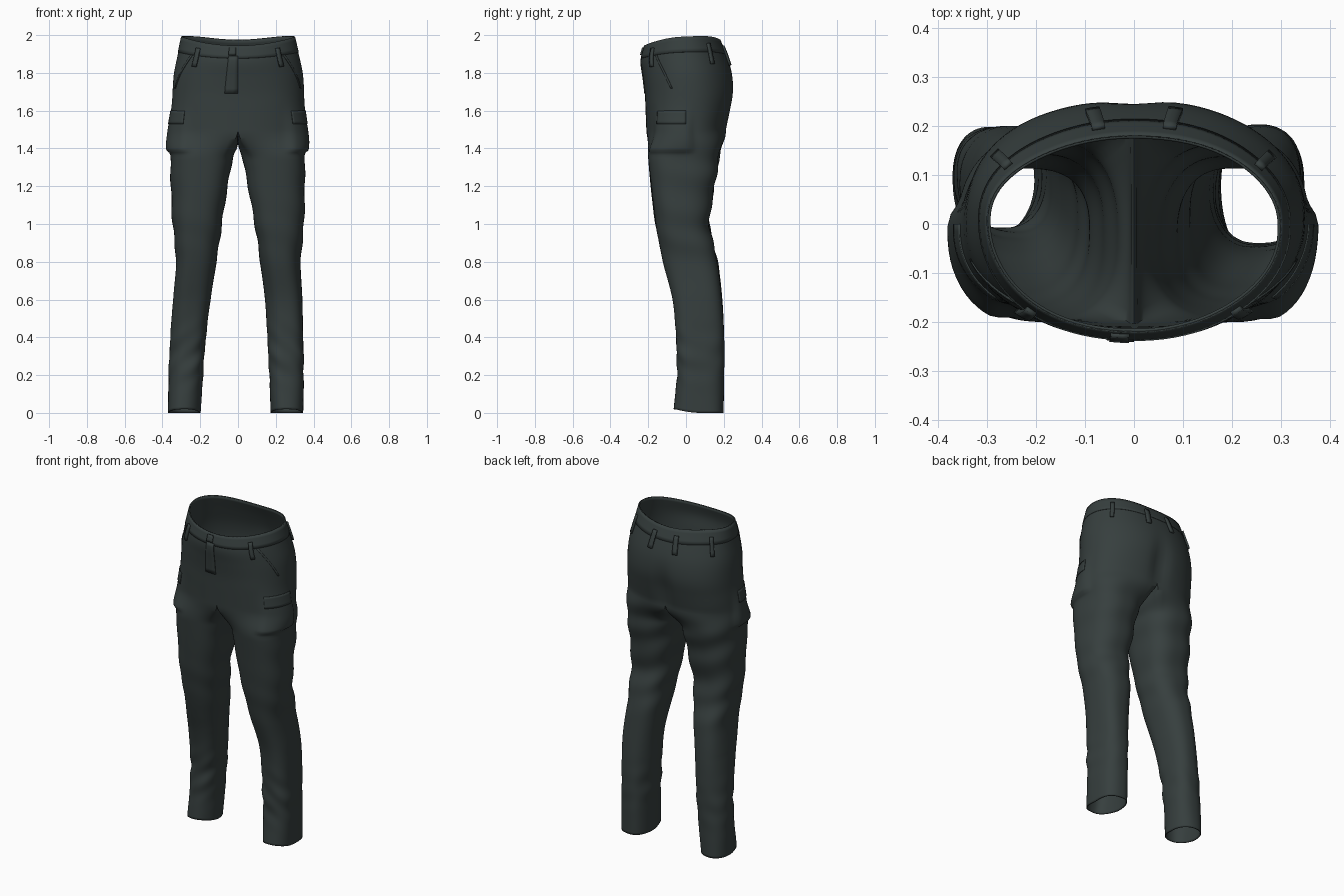
import bpy, bmesh
from math import sin, cos, pi, radians, exp, copysign

if "Cube" in bpy.data.objects:
    bpy.data.objects.remove(bpy.data.objects["Cube"])

cloth = bpy.data.materials.new("dark green grey cloth")
cloth.use_nodes = True
colour = (0.037, 0.049, 0.048, 1)
cloth.diffuse_color = colour
shader = cloth.node_tree.nodes["Principled BSDF"]
shader.inputs["Base Color"].default_value = colour
shader.inputs["Roughness"].default_value = 0.9

SPLIT, LEG_TOP = 1.5, 1.34   # crotch height, and where each leg is fully round

# Hips: height, half width, front depth, back depth
HIPS = [(1.5, .358, .21, .215), (1.6, .352, .214, .237), (1.7, .349, .218, .253),
        (1.8, .341, .228, .246), (1.9, .32, .238, .218), (2.0, .298, .22, .18)]
# Leg: height, outer x, inner x, front y, back y
LEG = [(0, .343, .17, -.064, .2), (.2, .346, .164, -.05, .2), (.4, .346, .157, -.055, .2),
       (.6, .343, .145, -.07, .19), (.8, .331, .116, -.12, .168), (1, .347, .086, -.16, .125),
       (1.2, .353, .052, -.186, .15), (1.4, .358, .018, -.206, .182), (1.5, .36, .004, -.21, .215)]


def sample(table, z):
    """Smooth interpolation through the rows of a table."""
    last = len(table) - 1
    i = 0
    while i < last - 1 and z > table[i + 1][0]:
        i += 1
    a, b = table[i], table[i + 1]
    before, after = table[max(i - 1, 0)], table[min(i + 2, last)]
    t = min(max((z - a[0]) / (b[0] - a[0]), 0), 1)
    out = []
    for c in range(1, len(a)):
        span = b[0] - a[0]
        m0 = (b[c] - before[c]) / (b[0] - before[0]) * span
        m1 = (after[c] - a[c]) / (after[0] - a[0]) * span
        h = t * t * (3 - 2 * t)
        out.append(a[c] * (1 - h) + b[c] * h + m0 * t * (1 - t) ** 2 - m1 * t * t * (1 - t))
    return out


def rounded(v, power):
    return copysign(abs(v) ** power, v)


def bump(v, centre, width):
    return exp(-((v - centre) / width) ** 2)


def ramp(v, start, end):
    t = min(max((v - start) / (end - start), 0), 1)
    return t * t * (3 - 2 * t)


def folds(side, angle, z):
    """Soft slanting creases, strongest at the thigh, knee and ankle."""
    back = 0.5 + 0.5 * sin(angle)
    thigh = bump(z, 1.3, .2) * back
    knee = bump(z, .95, .14) * (0.2 + 0.8 * back)
    ankle = bump(z, .3, .13) * (1 - 0.7 * back)
    wave = sin(34 * z + 2 * sin(angle + side) + side)
    slant = sin(42 * z - 5 * sin(angle / 2) ** 2 + 2 * side) * sin(2 * angle + 9 * z)
    long_wave = sin(3 * angle + 7 * z + side)
    return .006 * thigh * wave + .006 * knee * wave + .006 * ankle * slant + .0025 * long_wave


def cargo_pocket(u, z):
    """Bellows pocket on the outer thigh: fades upwards, steps in sharply below."""
    around = ramp(u, .2, .28) * ramp(u, .56, .5)
    return .02 * around * ramp(z, 1.37, 1.395) * ramp(z, 1.68, 1.42)


def surface(side, u, z, lift=0):
    """u: 0 front centre, 1 back centre round the outside; 1 to 2 inside of the leg."""
    k = ramp(z, SPLIT, LEG_TOP)
    outside = u <= 1
    # Point on the hips, or on the crotch seam
    width, front, back = sample(HIPS, max(z, SPLIT))
    drop = 0
    if outside:
        a = pi * (u - .5)
        squareness = .83 + .17 * min(max((z - 1.65) / .3, 0), 1)
        hx = width * rounded(max(cos(a), 0), squareness) if 0 < u < 1 else 0
        hy = rounded(sin(a), .92)
        hy *= front if hy < 0 else back
        if sin(a) > 0:
            hy -= .022 * bump(hx, 0, .05) * bump(z, 1.6, .14)
        nx, ny = (cos(a) if 0 < u < 1 else 0), sin(a)
    else:
        v = u - 1
        hx, hy = 0, (back - .022 * bump(SPLIT, 1.6, .14)) * (1 - v) - front * v
        drop = .05 * sin(pi * v) * (1 - k)
        nx = ny = 0
    # Point on the leg; the left shin is squarer outside, the right one is shallower
    outer, inner, fy, by = sample(LEG, min(z, SPLIT))
    deg = -130 + 260 * u if outside else 130 + 100 * (u - 1)
    la = radians(deg)
    low = max(0, 1 - z / .8)
    if side < 0:
        fy += .035 * ramp(z, .7, .3)
        power = .8 + .1 * low
    else:
        power = .8 - .15 * low * cos(la)
    lx = (outer + inner) / 2 + (outer - inner) / 2 * rounded(cos(la), power)
    ly = (fy + by) / 2 + (by - fy) / 2 * rounded(sin(la), power)
    nx, ny = nx * (1 - k) + cos(la) * k, ny * (1 - k) + sin(la) * k
    calm = k + (1 - k) * (sin(pi * u) if 0 < u < 1 else 0)
    push = folds(side, la, z) * calm + lift + cargo_pocket(u, z)
    x = hx * (1 - k) + lx * k + nx * push
    y = hy * (1 - k) + ly * k + ny * push
    # Right leg stands slightly wider; waist dips at the front; hem rises at the front
    if side < 0:
        x += .03 * max(0, 1 - z / .6)
    tilt = max(0, (z - SPLIT) / (2 - SPLIT)) ** 2
    height = z - drop - tilt * (.04 * max(0, -ny) ** 2 + .025 * max(0, ny) ** 4 + .008 * (1 - ny))
    height += .02 * max(0, 1 - z / .2) * max(0, -ny)
    return side * x, y, height


def add_grid(bm, rows, side, closed=False):
    """Join rows of points (bottom to top) with quads that face outwards."""
    grid = [[bm.verts.new(p) for p in row] for row in rows]
    n = len(grid[0])
    for low, high in zip(grid, grid[1:]):
        for i in range(n if closed else n - 1):
            j = (i + 1) % n
            quad = [low[i], low[j], high[j], high[i]]
            bm.faces.new(quad if side > 0 else quad[::-1])


def finish(name, bm, thickness, offset, angle):
    bmesh.ops.remove_doubles(bm, verts=bm.verts, dist=.0002)
    mesh = bpy.data.meshes.new(name)
    bm.to_mesh(mesh)
    bm.free()
    obj = bpy.data.objects.new(name, mesh)
    bpy.context.collection.objects.link(obj)
    mesh.materials.append(cloth)
    shell = obj.modifiers.new("cloth thickness", 'SOLIDIFY')
    shell.thickness, shell.offset = thickness, offset
    bpy.ops.object.select_all(action='DESELECT')
    obj.select_set(True)
    bpy.context.view_layer.objects.active = obj
    bpy.ops.object.shade_smooth_by_angle(angle=radians(angle))


def spread(a, b, steps):
    return [a + (b - a) * i / steps for i in range(steps + 1)]


def patch(name, sides, u0, u1, z0, z1, thick, skew=0, lift=0, nu=8, nz=8):
    """A sewn-on piece that follows the cloth; skew slants it round the body."""
    bm = bmesh.new()
    for side in sides:
        rows = []
        for t in spread(0, 1, nz):
            z = z0 + (z1 - z0) * t
            rows.append([surface(side, u + skew * (1 - t), z, lift) for u in spread(u0, u1, nu)])
        add_grid(bm, rows, side)
    finish(name, bm, thick, .6, 40)


# Main garment: hips and two legs sharing the crotch seam
OUT, IN = 48, 14
body = bmesh.new()
outer_us = spread(0, 1, OUT)
inner_us = spread(1, 2, IN)[1:-1]
for side in (1, -1):
    hips = [[surface(side, u, z) for u in outer_us] for z in spread(SPLIT, 2, 24)]
    add_grid(body, hips, side)
    leg = [[surface(side, u, z) for u in outer_us + inner_us] for z in spread(0, SPLIT, 110)]
    add_grid(body, leg, side, closed=True)
finish("trousers_body", body, .006, -1, 60)

BOTH = (1, -1)
# Waistband, fly and button tab
patch("waistband", BOTH, 0, 1, 1.915, 2.0, .003, nu=48, nz=4)
patch("fly_flap", (-1,), 0, .05, 1.7, 1.93, .004, nu=3)
patch("waist_tab", (-1,), .01, .05, 1.935, 1.985, .009, lift=.003, nu=3, nz=3)

# Belt loops
for place, u in (("front", .235), ("side", .69), ("back", .925)):
    patch(place + "_belt_loops", BOTH, u - .014, u + .014, 1.85, 1.96, .011, lift=.003, nu=2, nz=5)

# Slanted hip pockets and cargo pocket flaps
patch("hip_pocket_edges", BOTH, .27, .285, 1.72, 1.915, .004, skew=.12, nu=2)
patch("cargo_pocket_flaps", BOTH, .27, .5, 1.53, 1.6, .004, nu=14, nz=5)
